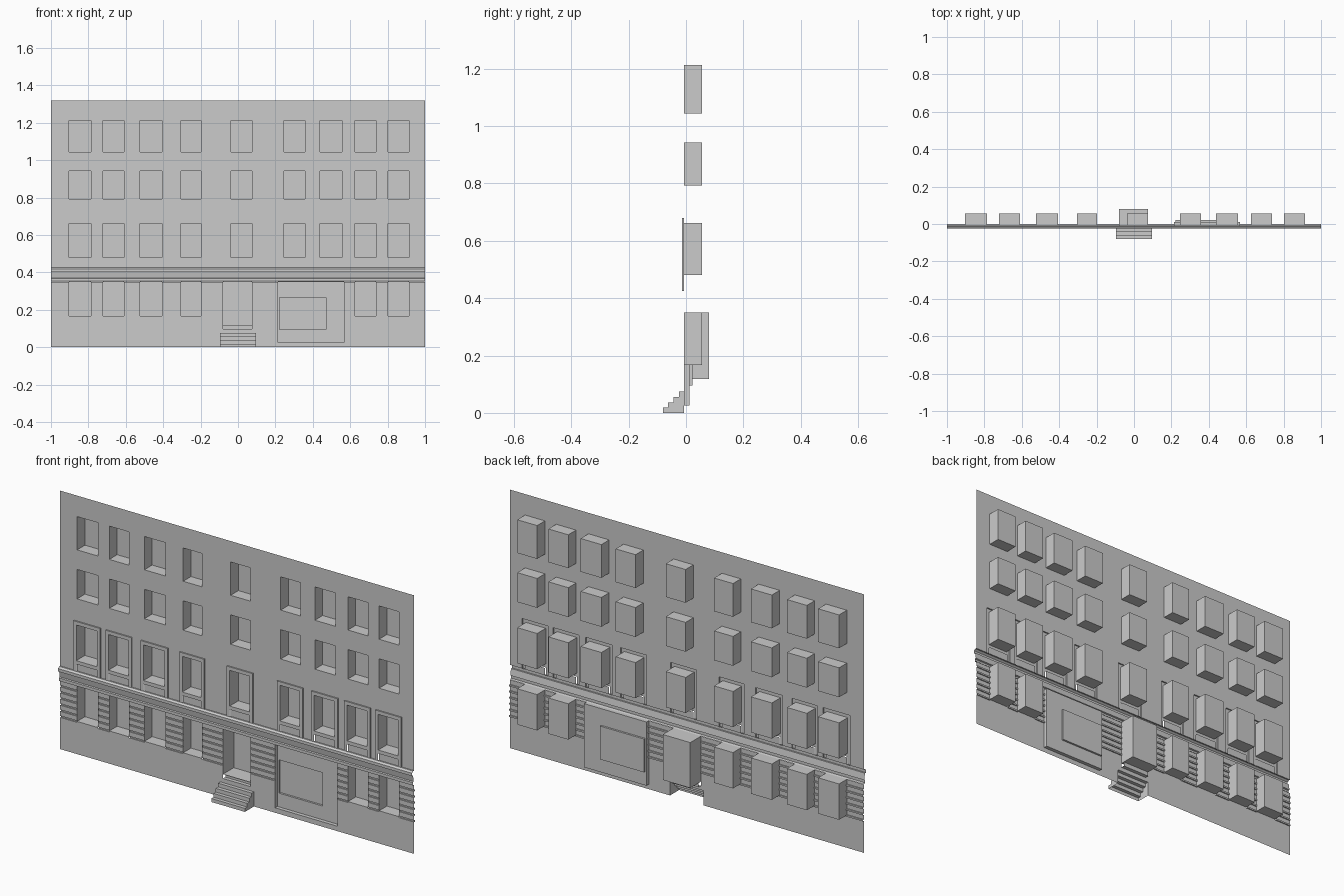
import bpy, bmesh

if "Cube" in bpy.data.objects:
    bpy.data.objects.remove(bpy.data.objects["Cube"])

Y = -0.007          # facade plane


def finish(name, bm):
    bmesh.ops.remove_doubles(bm, verts=bm.verts, dist=1e-5)
    me = bpy.data.meshes.new(name)
    bm.to_mesh(me)
    bm.free()
    ob = bpy.data.objects.new(name, me)
    bpy.context.collection.objects.link(ob)
    return ob


def quad(bm, *pts):
    bm.faces.new([bm.verts.new(p) for p in pts])


def sheet(name, y, x0, x1, z0, z1, holes=()):
    """Flat wall with rectangular openings (x0, x1, z0, z1)."""
    xs = sorted({x0, x1, *[h[0] for h in holes], *[h[1] for h in holes]})
    zs = sorted({z0, z1, *[h[2] for h in holes], *[h[3] for h in holes]})
    bm = bmesh.new()
    for a, b in zip(xs, xs[1:]):
        for c, d in zip(zs, zs[1:]):
            mx, mz = (a + b) / 2, (c + d) / 2
            if not any(h[0] < mx < h[1] and h[2] < mz < h[3] for h in holes):
                quad(bm, (a, y, c), (b, y, c), (b, y, d), (a, y, d))
    bmesh.ops.remove_doubles(bm, verts=bm.verts, dist=1e-5)
    bmesh.ops.dissolve_limit(bm, angle_limit=0.01, verts=bm.verts, edges=bm.edges)
    return finish(name, bm)


def recess(name, rect, back, front=Y, back_wall=True):
    """Box open towards the street."""
    a, b, c, d = rect
    f, k = front, back
    bm = bmesh.new()
    quad(bm, (a, f, c), (b, f, c), (b, k, c), (a, k, c))
    quad(bm, (a, k, d), (b, k, d), (b, f, d), (a, f, d))
    quad(bm, (a, f, c), (a, k, c), (a, k, d), (a, f, d))
    quad(bm, (b, k, c), (b, f, c), (b, f, d), (b, k, d))
    if back_wall:
        quad(bm, (a, k, c), (b, k, c), (b, k, d), (a, k, d))
    return finish(name, bm)


def strip(name, x0, x1, profile, bm=None):
    """Sweep an open (y, z) profile, listed upwards, along x."""
    bm = bmesh.new()
    for (y0, z0), (y1, z1) in zip(profile, profile[1:]):
        quad(bm, (x0, y0, z0), (x1, y0, z0), (x1, y1, z1), (x0, y1, z1))
    return finish(name, bm)


columns = [(-.904, -.786), (-.722, -.61), (-.524, -.406), (-.305, -.198),
           (-.037, .075), (.246, .358), (.439, .556), (.626, .738), (.802, .914)]
floors = [(.48, .662), (.793, .943), (1.043, 1.213)]
DOOR = (-.08, .075, .075, .35)
GATE = (.215, .567, .025, .35)

# window surrounds with legs down to the cornice, hollow behind
surround_holes = []
for i, (a, b) in enumerate(columns):
    outer = (a - .017, b + .017, .425, .68)
    surround_holes.append(outer)
    sheet(f"window_surround_{i}", Y - .007, *outer, [(a, b, .48, .662), (a, b, .425, .462)])
    recess(f"surround_edge_{i}", outer, Y, Y - .007, False)
    sheet(f"apron_panel_{i}", Y, a, b, .425, .462)

# upper wall and window recesses
upper = [(a, b, c, d) for c, d in floors[1:] for a, b in columns]
sheet("upper_wall", Y, -1, 1, .425, 1.32, upper + surround_holes)
for i, (a, b) in enumerate(columns):
    for j, (c, d) in enumerate(floors):
        recess(f"window_{j}_{i}", (a, b, c, d), .056, Y - .007 if j == 0 else Y)

# cornice: lower lip, sloped frieze, upper lip
strip("cornice", -1, 1, [(Y, .35), (-.018, .353), (-.018, .368), (-.01, .37),
                         (-.016, .403), (-.024, .403), (-.024, .418), (-.014, .425), (Y, .425)])

# plinth with stair and gate openings
sheet("plinth", Y, -1, 1, 0, .162,
      [(-.095, .095, 0, .075), (-.08, .075, .075, .162), (GATE[0], GATE[1], .025, .162)])

# ground floor windows and banded piers between the openings
ground = columns[:4] + columns[7:]
for i, (a, b) in enumerate(ground):
    recess(f"ground_window_{i}", (a, b, .167, .35), .056)
    strip(f"ground_sill_{i}", a, b, [(Y, .162), (Y, .167)])
bands = [(Y, .162)]
for i in range(6):
    z = .162 + .0312 * i
    bands += [(-.001, z), (-.001, z + .008), (Y, z + .008), (Y, min(z + .0312, .35))]
openings = sorted(ground + [DOOR[:2], GATE[:2]])
edges = [-1] + [v for o in openings for v in o] + [1]
for i in range(0, len(edges), 2):
    strip(f"banded_pier_{i // 2}", edges[i], edges[i + 1], bands)

# entrance recess and stairs
recess("entrance", (DOOR[0], DOOR[1], .118, .35), .08)
steps = [(-.08, .0), (-.08, .018), (-.062, .018), (-.062, .037), (-.044, .037),
         (-.044, .056), (-.025, .056), (-.025, .075), (Y, .075)]
strip("stairs", -.095, .095, steps)
strip("inner_steps", DOOR[0], DOOR[1], [(Y, .075), (Y, .096), (.012, .096), (.012, .118)])
bm = bmesh.new()
for x in (-.095, .095):
    for y, z0, z1 in ((-.08, 0, .018), (-.062, .018, .037), (-.044, .037, .056), (-.025, .056, .075)):
        quad(bm, (x, y, z0), (x, Y, z0), (x, Y, z1), (x, y, z1))
finish("stair_sides", bm)

# gate: shallow recess with a deeper panel on the left and a door on the right
panel = (.222, .47, .095, .265)
recess("gate_reveal", GATE, .012, Y, False)
sheet("gate_front", .012, *GATE, [panel])
recess("gate_panel", panel, .022, .012)
